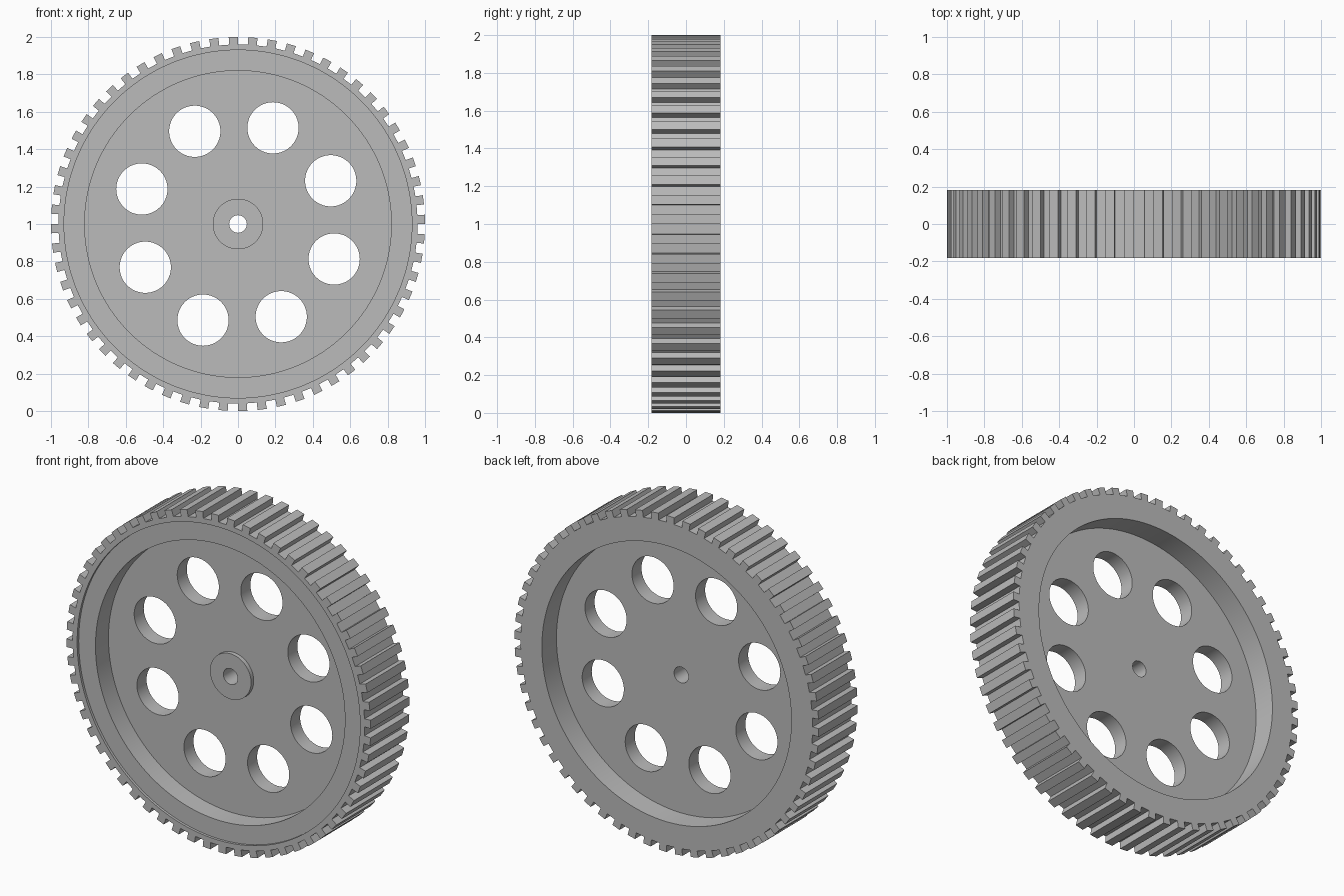
import bpy, bmesh, math
from mathutils import Matrix, Vector

cube = bpy.data.objects.get("Cube")
if cube:
    bpy.data.objects.remove(cube, do_unlink=True)

TEETH, TOOTH_ANGLE = 60, 2.85
TIP, ROOT = 1.0, 0.96
HALF = 0.182          # half the width of the wheel
WEB = 0.045           # half the thickness of the web
BORE = 0.047

grey = bpy.data.materials.new("plain_grey")
grey.use_nodes = True
colour = (0.5, 0.5, 0.5, 1)
grey.diffuse_color = colour
grey.node_tree.nodes["Principled BSDF"].inputs["Base Color"].default_value = colour


def polar(radius, degrees):
    a = math.radians(degrees)
    return radius * math.cos(a), radius * math.sin(a)


def make_object(name, bm):
    bmesh.ops.recalc_face_normals(bm, faces=bm.faces)
    mesh = bpy.data.meshes.new(name)
    bm.to_mesh(mesh)
    bm.free()
    mesh.materials.append(grey)
    obj = bpy.data.objects.new(name, mesh)
    bpy.context.collection.objects.link(obj)
    return obj


def prism(name, outline, y0, y1):
    """Extrude an outline in x and z from y0 to y1."""
    bm = bmesh.new()
    face = bm.faces.new([bm.verts.new((x, y0, z + 1)) for x, z in outline])
    result = bmesh.ops.extrude_face_region(bm, geom=[face])
    moved = [v for v in result["geom"] if isinstance(v, bmesh.types.BMVert)]
    bmesh.ops.translate(bm, verts=moved, vec=(0, y1 - y0, 0))
    return make_object(name, bm)


def disc(name, radius, y0, y1, centre=(0, 0), sides=128):
    ring = [polar(radius, 360 * i / sides) for i in range(sides)]
    return prism(name, [(x + centre[0], z + centre[1]) for x, z in ring], y0, y1)


def cut(target, cutter):
    cutter.hide_render = True
    mod = target.modifiers.new("cut", "BOOLEAN")
    mod.operation, mod.solver, mod.object = "DIFFERENCE", "EXACT", cutter
    with bpy.context.temp_override(object=target, active_object=target):
        bpy.ops.object.modifier_apply(modifier=mod.name)
    bpy.data.objects.remove(cutter, do_unlink=True)


# Toothed wheel blank
outline = []
for k in range(TEETH):
    start = 360 * k / TEETH
    end = start + TOOTH_ANGLE
    outline += [polar(ROOT, start), polar(TIP, start),
                polar(TIP, end), polar(ROOT, end)]
wheel = prism("toothed_wheel", outline, -HALF, HALF)

# Shallow front step, then the deep pockets on both sides
cut(wheel, disc("step_cutter", 0.93, -1, -HALF + 0.015))
cut(wheel, disc("front_pocket_cutter", 0.82, -1, -WEB))
cut(wheel, disc("back_pocket_cutter", 0.82, WEB, 1))

# Ring of lightening holes and the centre bore
for k in range(8):
    cut(wheel, disc("hole_cutter", 0.137, -1, 1, polar(0.547, 25 + 45 * k), 64))
cut(wheel, disc("bore_cutter", BORE, -1, 1, sides=48))

# Raised hub on the front of the web
hub = disc("hub", 0.135, -WEB - 0.025, -WEB, sides=64)
cut(hub, disc("hub_bore_cutter", BORE, -1, 1, sides=48))

# Smooth round walls, keep corners sharp
for obj in (wheel, hub):
    bpy.ops.object.select_all(action="DESELECT")
    obj.select_set(True)
    bpy.context.view_layer.objects.active = obj
    bpy.ops.object.shade_smooth_by_angle(angle=math.radians(30))
